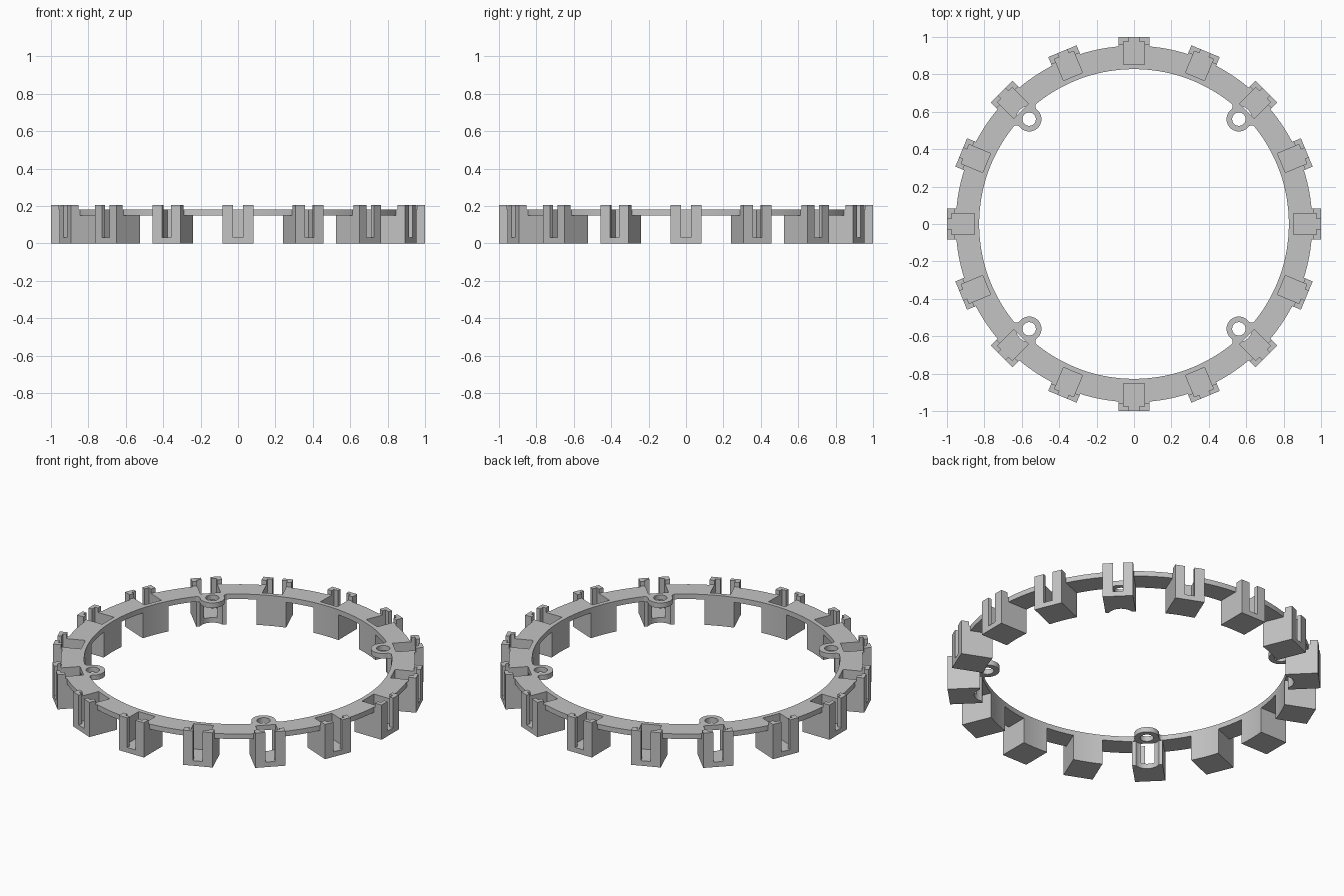
import bpy, bmesh, math
from math import cos, sin, pi
from mathutils import Matrix

if "Cube" in bpy.data.objects:
    bpy.data.objects.remove(bpy.data.objects["Cube"])

R_IN, R_OUT = 0.828, 0.953        # carrier ring
Z_LOW, Z_TOP = 0.15, 0.18         # plate thickness
HALF, N = 0.082, 16               # socket half width and count
TAB_R, TAB_C, FILLET = 0.066, 0.793, 0.02
SOCKETS = [2 * pi * k / N for k in range(N)]
TABS = [pi / 4 + k * pi / 2 for k in range(4)]

grey = bpy.data.materials.new("light grey plastic")
grey.diffuse_color = (0.55, 0.55, 0.55, 1)
grey.use_nodes = True
grey.node_tree.nodes["Principled BSDF"].inputs["Base Color"].default_value = grey.diffuse_color


def make(name, bm):
    bmesh.ops.recalc_face_normals(bm, faces=bm.faces)
    mesh = bpy.data.meshes.new(name)
    bm.to_mesh(mesh)
    bm.free()
    mesh.materials.append(grey)
    ob = bpy.data.objects.new(name, mesh)
    bpy.context.collection.objects.link(ob)
    return ob


def prisms(name, outline, shift, angles):
    """Extrude a 3D outline by shift and repeat it around the z axis."""
    bm = bmesh.new()
    for a in angles:
        rot = Matrix.Rotation(a, 3, 'Z')
        lo = [bm.verts.new(rot @ Matrix.Identity(3) @ Vec(p)) for p in outline]
        hi = [bm.verts.new(rot @ Vec([p[i] + shift[i] for i in range(3)])) for p in outline]
        n = len(outline)
        bm.faces.new(lo[::-1])
        bm.faces.new(hi)
        for i in range(n):
            j = (i + 1) % n
            bm.faces.new((lo[i], lo[j], hi[j], hi[i]))
    return make(name, bm)


def Vec(p):
    from mathutils import Vector
    return Vector(p)


def plan(name, pts, z0, z1, angles):
    return prisms(name, [(x, y, z0) for x, y in pts], (0, 0, z1 - z0), angles)


def circle(r, n, cx=0):
    return [(cx + r * cos(2 * pi * i / n), r * sin(2 * pi * i / n)) for i in range(n)]


def combine(target, tool, operation):
    mod = target.modifiers.new(operation, 'BOOLEAN')
    mod.operation, mod.solver, mod.object = operation, 'EXACT', tool
    bpy.context.view_layer.objects.active = target
    bpy.ops.object.modifier_apply(modifier=mod.name)
    bpy.data.objects.remove(tool)


# flat ring plate
ring = plan("socket_ring", circle(R_OUT, 128), Z_LOW, Z_TOP, [0])
combine(ring, plan("centre_cut", circle(0.81, 128), 0, 1, [0]), 'DIFFERENCE')

# socket blocks with a raised outer rim, side profile swept across their width
side = [(0.80, 0), (1, 0), (1, 0.206), (0.957, 0.206), (0.957, Z_TOP), (0.80, Z_TOP)]
blocks = prisms("socket_blocks", [(r, -HALF, z) for r, z in side], (0, 2 * HALF, 0), SOCKETS)
combine(ring, blocks, 'UNION')

# round bore trims plate and blocks together
combine(ring, plan("bore", circle(R_IN, 128), -1, 1, [0]), 'DIFFERENCE')

# screw clearance notches below the plate on the diagonal sockets
combine(ring, plan("notches", circle(0.070, 40, TAB_C), -1, Z_LOW, TABS), 'DIFFERENCE')

# screw tabs with filleted roots
d1, d2 = R_IN - FILLET, TAB_R + FILLET
a = math.acos((d1 * d1 + TAB_C ** 2 - d2 * d2) / (2 * d1 * TAB_C))
fx, fy = d1 * cos(a), d1 * sin(a)
toward = math.atan2(-fy, TAB_C - fx) % (2 * pi) - 2 * pi
half = [(0.88, fy), ((R_IN + 0.002) * cos(a), (R_IN + 0.002) * sin(a))]
for i in range(1, 9):
    t = a + (toward - a) * i / 8
    half.append((fx + FILLET * cos(t), fy + FILLET * sin(t)))
start = math.atan2(fy, fx - TAB_C)
for i in range(1, 17):
    t = start + (pi - start) * i / 16
    half.append((TAB_C + TAB_R * cos(t), TAB_R * sin(t)))
tab = half + [(x, -y) for x, y in half[-2::-1]]
combine(ring, plan("screw_tabs", tab, Z_LOW, Z_TOP, TABS), 'UNION')
combine(ring, plan("screw_holes", circle(0.036, 32, TAB_C), 0.1, 0.3, TABS), 'DIFFERENCE')

# pockets, open to the outside through a narrow slot
pocket = [(0.853, -0.055), (0.977, -0.055), (0.977, -0.027), (1.1, -0.027),
          (1.1, 0.027), (0.977, 0.027), (0.977, 0.055), (0.853, 0.055)]
combine(ring, plan("pockets", pocket, 0.03, 0.4, SOCKETS), 'DIFFERENCE')

# smooth the curved walls, keep the corners sharp
bpy.ops.object.select_all(action='DESELECT')
ring.select_set(True)
bpy.context.view_layer.objects.active = ring
bpy.ops.object.shade_smooth_by_angle(angle=math.radians(25))
